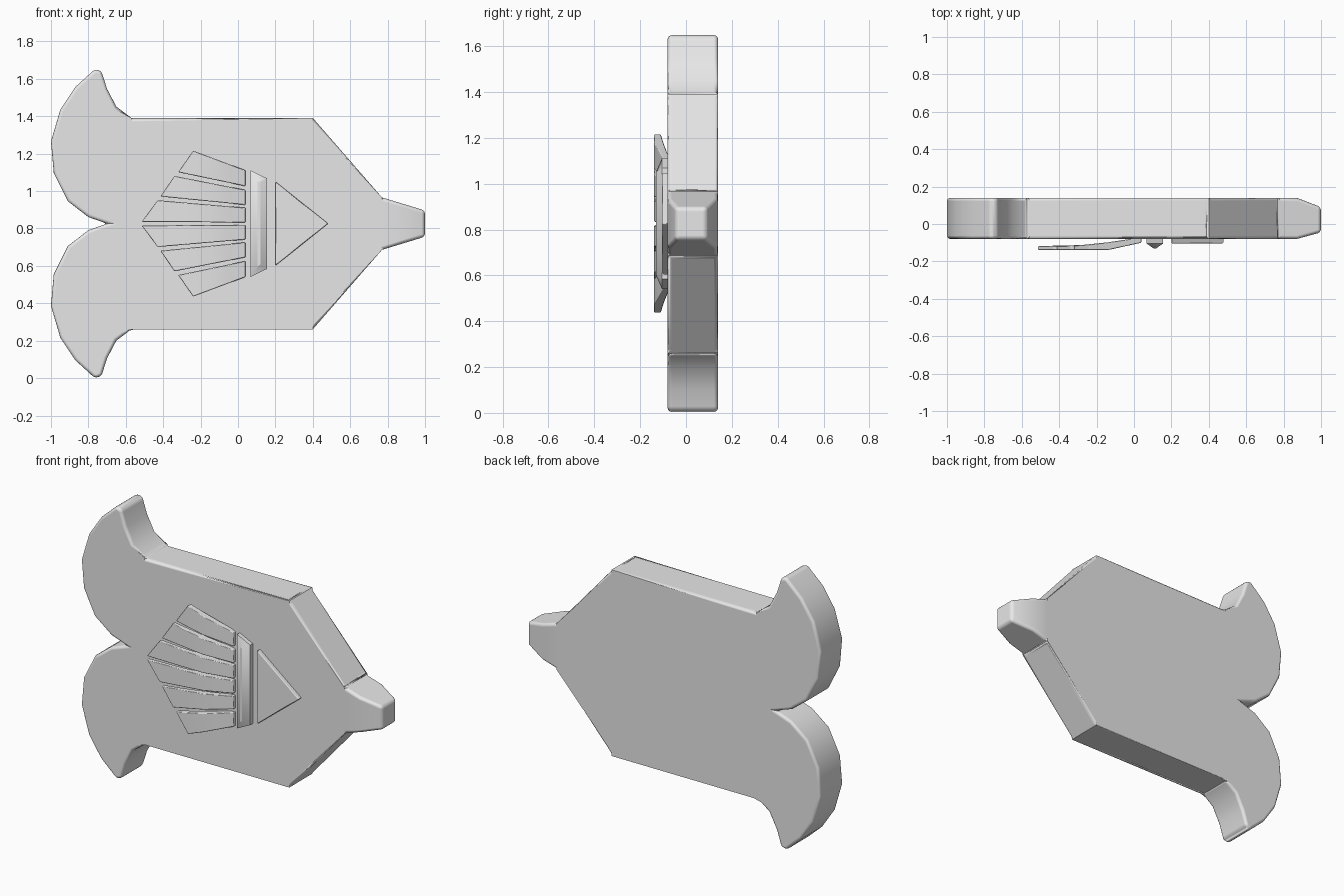
import bpy, bmesh, math

if "Cube" in bpy.data.objects:
    bpy.data.objects.remove(bpy.data.objects["Cube"])

MID = 0.826   # height of the horizontal symmetry line
FRONT, BACK = -0.08, 0.14

grey = bpy.data.materials.new("plain grey")
grey.use_nodes = True
grey.diffuse_color = (0.8, 0.8, 0.8, 1)
grey.node_tree.nodes["Principled BSDF"].inputs["Base Color"].default_value = (0.8, 0.8, 0.8, 1)


def prism(name, outline, y0, y1, bevel, segments=1, cuts=(), shape=None, smooth=30):
    """Extrude an (x, height above MID) outline from y0 to y1, cut across x, reshape, bevel."""
    bm = bmesh.new()
    face = bm.faces.new([bm.verts.new((x, y0, MID + h)) for x, h in outline])
    side = bmesh.ops.extrude_face_region(bm, geom=[face], use_keep_orig=True)["geom"]
    for v in side:
        if isinstance(v, bmesh.types.BMVert):
            v.co.y = y1
    for x in cuts:
        bmesh.ops.bisect_plane(bm, geom=bm.verts[:] + bm.edges[:] + bm.faces[:],
                               plane_co=(x, 0, 0), plane_no=(1, 0, 0))
    if shape:
        for v in bm.verts:
            shape(v.co)
    bmesh.ops.recalc_face_normals(bm, faces=bm.faces[:])
    mesh = bpy.data.meshes.new(name)
    bm.to_mesh(mesh)
    bm.free()
    mesh.materials.append(grey)
    obj = bpy.data.objects.new(name, mesh)
    bpy.context.collection.objects.link(obj)
    if bevel:
        mod = obj.modifiers.new("Soft edges", "BEVEL")
        mod.width, mod.segments = bevel, segments
        mod.limit_method, mod.angle_limit = "ANGLE", math.radians(32)
        mod.harden_normals = True
    bpy.ops.object.select_all(action="DESELECT")
    obj.select_set(True)
    bpy.context.view_layer.objects.active = obj
    bpy.ops.object.shade_smooth_by_angle(angle=math.radians(smooth))
    return obj


def mirrored(points):
    return points + [(x, -h) for x, h in reversed(points) if h > 0]


# Body: a pointed plate with two tail fins and a short tapered nose
def taper_nose(co):
    if co.x > 0.9:
        co.y = -0.045 if co.y < 0 else 0.09


half = [(-0.70, 0), (-0.80, 0.035), (-0.91, 0.12), (-0.985, 0.27), (-1.0, 0.44),
        (-0.95, 0.61), (-0.87, 0.73), (-0.765, 0.826), (-0.73, 0.815), (-0.70, 0.72),
        (-0.65, 0.625), (-0.57, 0.565), (0.40, 0.565), (0.77, 0.14), (1.0, 0.07)]
prism("body", mirrored(half), FRONT, BACK, 0.028, 3, cuts=(-0.57, 0.4, 0.77, 0.87),
      shape=taper_nose, smooth=50)


# Feathers: a fan of six blades that curve away from the plate
def lift(co):
    t = (0.04 - co.x) / 0.55
    if co.y < -0.09:
        co.y = -0.10 - 0.04 * min(1, t * 3)
    else:
        co.y = -0.07 - 0.048 * math.sin(min(1, t * 1.2) * math.pi / 2)


blades = {
    "outer": [(0.04, 0.285), (-0.24, 0.39), (-0.32, 0.275), (0.04, 0.20)],
    "middle": [(0.04, 0.18), (-0.34, 0.255), (-0.415, 0.145), (0.04, 0.10)],
    "inner": [(0.04, 0.085), (-0.43, 0.125), (-0.515, 0.01), (0.04, 0.006)],
}
for side, sign in (("upper", 1), ("lower", -1)):
    for kind, pts in blades.items():
        prism(f"{side}_{kind}_feather", [(x, sign * h) for x, h in pts], -0.10, -0.07,
              0.004, cuts=(-0.05, -0.14, -0.28), shape=lift)


# Crossbar: a strip with a raised ridge
prism("crossbar", mirrored([(0.068, 0.285), (0.155, 0.242)]), -0.105, -0.06, 0)
bar = bpy.data.objects["crossbar"].data
bm = bmesh.new()
bm.from_mesh(bar)
front = min(bm.faces, key=lambda f: f.calc_center_median().y)
bmesh.ops.inset_region(bm, faces=[front], thickness=0.036, use_even_offset=True)
for v in front.verts:
    v.co.y = -0.13
bm.to_mesh(bar)
bm.free()

# Arrowhead: a flat triangle pointing to the nose
prism("arrowhead", [(0.20, 0.225), (0.482, 0), (0.20, -0.225)], -0.105, -0.06, 0.006)
